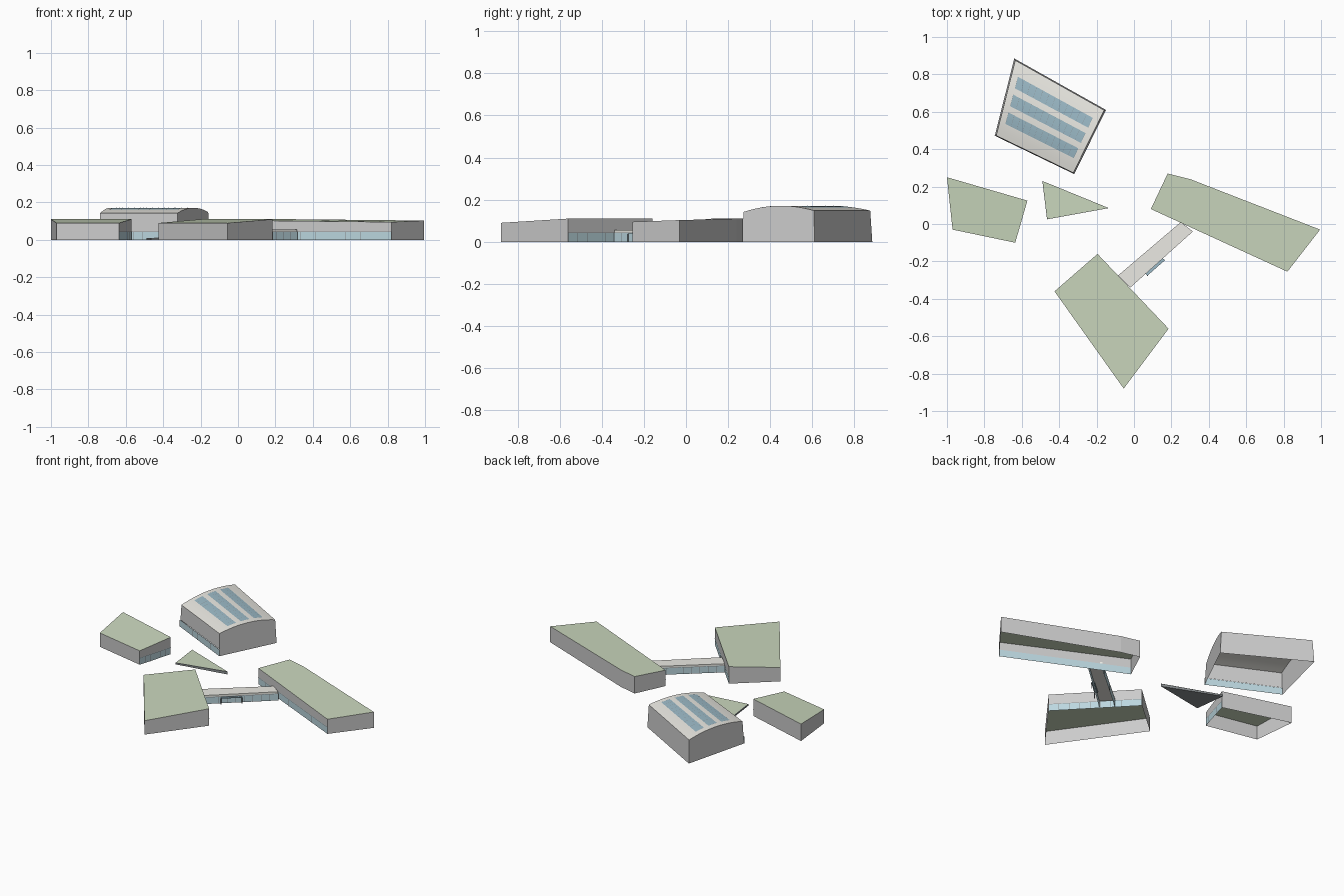
import bpy, bmesh, math
from mathutils import Vector

if "Cube" in bpy.data.objects:
    bpy.data.objects.remove(bpy.data.objects["Cube"])


def material(name, r, g, b):
    m = bpy.data.materials.new(name)
    m.diffuse_color = (r, g, b, 1)
    m.use_nodes = True
    m.node_tree.nodes["Principled BSDF"].inputs["Base Color"].default_value = m.diffuse_color
    return m


WALL = material("wall_grey", 0.68, 0.68, 0.67)
RIM = material("roof_rim", 0.83, 0.82, 0.77)
GREEN = material("grass", 0.59, 0.68, 0.51)
GLASS = material("glass", 0.50, 0.68, 0.74)
SKY = material("skylight_glass", 0.33, 0.49, 0.57)
DARK = material("dark_frame", 0.25, 0.27, 0.28)
GLASS_H = 0.045


def finish(bm, name, *mats):
    me = bpy.data.meshes.new(name)
    bm.to_mesh(me)
    bm.free()
    for m in mats:
        me.materials.append(m)
    ob = bpy.data.objects.new(name, me)
    bpy.context.collection.objects.link(ob)
    return ob


def face(bm, pts, mat=0):
    f = bm.faces.new([bm.verts.new(p) for p in pts])
    f.material_index = mat
    return f


def panel(bm, a, b, z0a, z0b, z1a, z1b, mat=0):
    return face(bm, [(a[0], a[1], z0a), (b[0], b[1], z0b), (b[0], b[1], z1b), (a[0], a[1], z1a)], mat)


def slab(name, pts, bottom, mat):
    """Solid plate between sloping top points and a flat bottom."""
    bm = bmesh.new()
    face(bm, pts)
    face(bm, [(p[0], p[1], bottom) for p in reversed(pts)])
    for a, b in zip(pts, pts[1:] + pts[:1]):
        panel(bm, a, b, bottom, bottom, a[2], b[2])
    bmesh.ops.remove_doubles(bm, verts=bm.verts, dist=1e-5)
    return finish(bm, name, mat)


def glazing(name, a, b, bays):
    """Ground floor glass strip with thin mullions and a head rail."""
    a, b = Vector(a[:2]), Vector(b[:2])
    bm = bmesh.new()
    panel(bm, a, b, 0, 0, GLASS_H, GLASS_H)
    d = (b - a).normalized()
    n = Vector((d.y, -d.x)) * 0.002
    for i in range(bays + 1):
        p = a.lerp(b, i / bays) + n
        panel(bm, p - d * 0.0012, p + d * 0.0012, 0, 0, GLASS_H, GLASS_H, 1)
    panel(bm, a + n, b + n, GLASS_H - 0.003, GLASS_H - 0.003, GLASS_H, GLASS_H, 1)
    finish(bm, name, GLASS, DARK)


def green_roof_building(name, pts, glass_edge, bays, inset):
    """Hollow block with sloping roof, pale rim and grass field."""
    bm = bmesh.new()
    n = len(pts)
    for i in range(n):
        a, b = pts[i], pts[(i + 1) % n]
        z = GLASS_H if i == glass_edge else 0
        panel(bm, a, b, z, z, a[2], b[2])
    roof = face(bm, pts, 1)
    bmesh.ops.inset_individual(bm, faces=[roof], thickness=inset)
    for f in bm.faces:
        if f.material_index == 1 and len(f.verts) == n and f.calc_area() > 0.04:
            f.material_index = 2
    bmesh.ops.remove_doubles(bm, verts=bm.verts, dist=1e-5)
    finish(bm, name, WALL, RIM, GREEN)
    glazing(name + "_glazing", pts[glass_edge], pts[(glass_edge + 1) % n], bays)


# Three green-roofed blocks
green_roof_building("west_block", [(-0.97, -0.03, 0.09), (-0.635, -0.10, 0.09),
                    (-0.57, 0.125, 0.11), (-1.0, 0.25, 0.11)], 1, 6, 0.025)
green_roof_building("east_block", [(0.09, 0.08, 0.103), (0.82, -0.255, 0.095), (0.995, -0.03, 0.103),
                    (0.30, 0.24, 0.11), (0.18, 0.27, 0.11)], 0, 9, 0.028)
green_roof_building("south_block", [(-0.055, -0.88, 0.09), (0.185, -0.56, 0.11),
                    (-0.195, -0.16, 0.11), (-0.425, -0.36, 0.09)], 1, 9, 0.028)

# Hall with an arched roof: u runs south to north, v west to east
SW, SE, NE, NW = [Vector(p) for p in
                  ((-0.745, 0.47, 0), (-0.32, 0.265, 0), (-0.15, 0.61, 0), (-0.64, 0.885, 0))]
MID = (SW + SE + NE + NW) / 4


def roof_point(u, v, lift=0.0):
    p = SW.lerp(SE, v).lerp(NW.lerp(NE, v), u)
    p = p.lerp(MID, 0.03)
    p.z = 0.142 + 0.006 * u + 0.026 * (1 - (2 * u - 1) ** 2) + lift
    return p


def roof_patch(bm, u0, u1, v0, v1, nu, nv, lift=0.0, mat=0):
    for i in range(nu):
        for j in range(nv):
            ua, ub = (u0 + (u1 - u0) * k / nu for k in (i, i + 1))
            va, vb = (v0 + (v1 - v0) * k / nv for k in (j, j + 1))
            face(bm, [roof_point(ua, va, lift), roof_point(ua, vb, lift),
                      roof_point(ub, vb, lift), roof_point(ub, va, lift)], mat)


N = 12
bm = bmesh.new()
roof_patch(bm, 0, 1, 0, 1, N, 1)
bmesh.ops.remove_doubles(bm, verts=bm.verts, dist=1e-5)
roof = finish(bm, "hall_roof", RIM)
for p in roof.data.polygons:
    p.use_smooth = True

bm = bmesh.new()
steps = [i / N for i in range(N + 1)]
t = GLASS_H / 0.142
face(bm, [SW.lerp(roof_point(0, 0), t), SE.lerp(roof_point(0, 1), t), roof_point(0, 1), roof_point(0, 0)])
face(bm, [NE, NW, roof_point(1, 0), roof_point(1, 1)])
face(bm, [SE, NE] + [roof_point(u, 1) for u in reversed(steps)])
face(bm, [NW, SW] + [roof_point(u, 0) for u in steps])
finish(bm, "hall_walls", WALL)
glazing("hall_glazing", SW, SE, 9)

# Skylight strips with fine glazing bars
bm = bmesh.new()
for u0, u1 in ((0.19, 0.345), (0.43, 0.585), (0.67, 0.825)):
    roof_patch(bm, u0, u1, 0.07, 0.93, 3, 1, 0.002)
    for k in range(13):
        v = 0.07 + 0.86 * k / 12
        roof_patch(bm, u0, u1, v - 0.001, v + 0.001, 3, 1, 0.003, 1)
finish(bm, "hall_skylights", SKY, DARK)

# Link corridor between the south and east blocks
link = [(-0.02, -0.34), (0.315, -0.04), (0.25, 0.01), (-0.085, -0.275)]
slab("link_roof", [(x, y, 0.056) for x, y in link], GLASS_H, RIM)
glazing("link_glazing_front", link[0], link[1], 9)
glazing("link_glazing_back", link[2], link[3], 9)

# Entrance canopy with its two posts
canopy = [(0.072, -0.276), (0.165, -0.194), (0.15, -0.18), (0.057, -0.26)]
slab("entrance_canopy", [(x, y, 0.040) for x, y in canopy], 0.036, SKY)
for i, (x, y) in enumerate(canopy[:2]):
    s = 0.002
    slab("canopy_post_%d" % i, [(x + dx * s, y + dy * s, 0.036) for dx, dy in
         ((-1, -1), (1, -1), (1, 1), (-1, 1))], 0, DARK)

# Triangular lawn: dark kerb with a grass top
tri = [Vector(p) for p in ((-0.465, 0.025, 0.01), (-0.135, 0.085, 0.018), (-0.49, 0.23, 0.01))]
slab("lawn_kerb", tri, 0, DARK)
mid = sum(tri, Vector()) / 3
bm = bmesh.new()
face(bm, [p.lerp(mid, 0.02) + Vector((0, 0, 0.0015)) for p in tri])
finish(bm, "lawn", GREEN)
